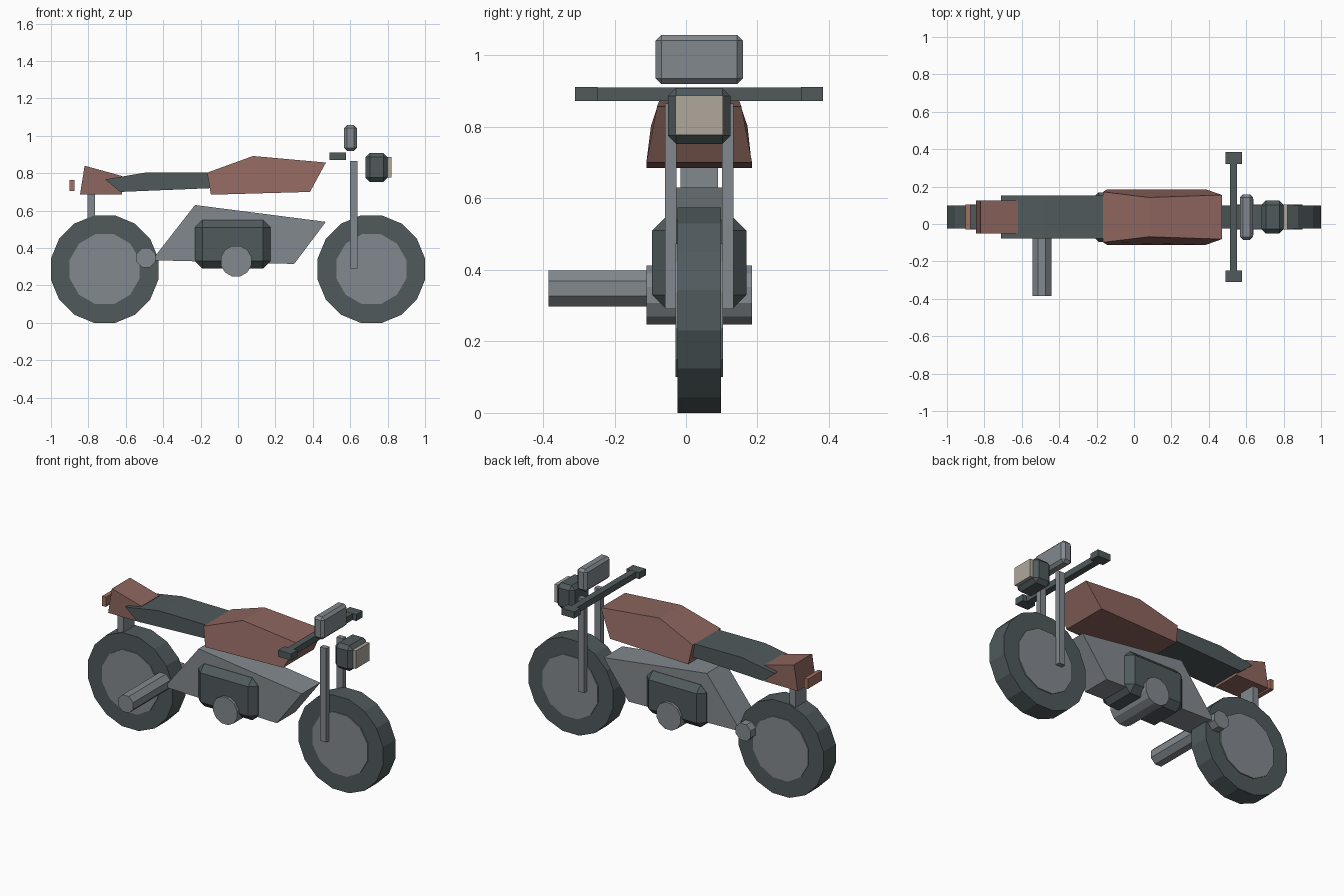
import bpy, bmesh, math
from mathutils import Matrix, Vector

if "Cube" in bpy.data.objects:
    bpy.data.objects.remove(bpy.data.objects["Cube"], do_unlink=True)

MID = 0.037  # y of the bike's centre plane (the exhaust sticks out to the right)


def material(name, r, g, b):
    m = bpy.data.materials.new(name)
    m.use_nodes = True
    m.diffuse_color = (r, g, b, 1)
    m.node_tree.nodes["Principled BSDF"].inputs["Base Color"].default_value = (r, g, b, 1)
    return m


DARK = material("dark_rubber", 0.08, 0.102, 0.107)
GREY = material("grey_metal", 0.225, 0.25, 0.272)
RED = material("dusty_red", 0.27, 0.132, 0.113)
LAMP_RED = material("tail_lamp_red", 0.36, 0.16, 0.12)
CREAM = material("lamp_cream", 0.43, 0.39, 0.335)


def finish(name, bm, mat):
    bmesh.ops.recalc_face_normals(bm, faces=bm.faces)
    mesh = bpy.data.meshes.new(name)
    bm.to_mesh(mesh)
    bm.free()
    mesh.materials.append(mat)
    obj = bpy.data.objects.new(name, mesh)
    bpy.context.scene.collection.objects.link(obj)
    return obj


def box(name, mat, xs, ys, zs, bevel=0):
    """Box from ranges along each axis, with optional chamfered edges."""
    bm = bmesh.new()
    spans = (xs, ys, zs)
    size = Matrix.Diagonal([b - a for a, b in spans]).to_4x4()
    centre = Matrix.Translation(Vector([(a + b) / 2 for a, b in spans]))
    bmesh.ops.create_cube(bm, size=1, matrix=centre @ size)
    if bevel:
        bmesh.ops.bevel(bm, geom=bm.edges[:], offset=bevel, segments=1,
                        profile=0.5, affect='EDGES')
    return finish(name, bm, mat)


def disc(name, mat, x, z, apothem, sides, ys):
    """Cylinder across the bike with a flat side on top."""
    bm = bmesh.new()
    r = apothem / math.cos(math.pi / sides)
    place = (Matrix.Translation((x, sum(ys) / 2, z)) @ Matrix.Rotation(math.pi / 2, 4, 'X')
             @ Matrix.Rotation(math.pi / sides, 4, 'Z'))
    bmesh.ops.create_cone(bm, cap_ends=True, segments=sides, radius1=r, radius2=r,
                          depth=ys[1] - ys[0], matrix=place)
    return finish(name, bm, mat)


def slab(name, mat, profile):
    """Side profile of (x, z, half width) points, mirrored about the centre plane."""
    bm = bmesh.new()
    left, right = [[bm.verts.new((x, MID + s * w, z)) for x, z, w in profile]
                   for s in (1, -1)]
    bm.faces.new(left)
    bm.faces.new(right[::-1])
    n = len(profile)
    for i in range(n):
        j = (i + 1) % n
        bm.faces.new((left[i], right[i], right[j], left[j]))
    return finish(name, bm, mat)


def across(half):
    return (MID - half, MID + half)


# Wheels
for label, x in (("front", 0.713), ("rear", -0.713)):
    disc(label + "_tyre", DARK, x, 0.287, 0.287, 16, across(0.061))
    disc(label + "_hub", GREY, x, 0.287, 0.187, 12, across(0.067))

# Frame and engine
slab("frame", GREY, [(-0.46, 0.335, 0.09), (-0.23, 0.63, 0.09),
                     (0.47, 0.54, 0.09), (0.3, 0.315, 0.09)])
box("engine", DARK, (-0.23, 0.175), across(0.132), (0.29, 0.55), 0.04)
disc("engine_cover", GREY, -0.01, 0.33, 0.082, 12, across(0.148))
disc("exhaust", GREY, -0.493, 0.348, 0.051, 8, (-0.385, 0.15))
box("rear_post", GREY, (-0.805, -0.765), across(0.053), (0.4, 0.69))

# Tank, seat and tail
slab("fuel_tank", RED, [(-0.165, 0.803, 0.135), (0.08, 0.892, 0.105), (0.47, 0.857, 0.118),
                        (0.385, 0.7, 0.148), (-0.145, 0.685, 0.148)])
slab("seat", DARK, [(-0.71, 0.767, 0.115), (-0.485, 0.805, 0.115), (-0.16, 0.803, 0.115),
                    (-0.145, 0.72, 0.115), (-0.63, 0.7, 0.115)])
slab("tail", RED, [(-0.82, 0.84, 0.088), (-0.62, 0.785, 0.088),
                   (-0.62, 0.685, 0.088), (-0.845, 0.685, 0.088)])
box("tail_lamp", LAMP_RED, (-0.9, -0.875), across(0.067), (0.705, 0.765))

# Fork legs and grips on both sides
for label, side in (("left", 1), ("right", -1)):
    leg = sorted((MID + side * 0.064, MID + side * 0.096))
    box(label + "_fork_leg", GREY, (0.598, 0.64), leg, (0.29, 0.865))
    grip = sorted((MID + side * 0.285, MID + side * 0.347))
    box(label + "_grip", DARK, (0.49, 0.577), grip, (0.872, 0.912))

# Handlebar, gauge and headlight
box("handlebar", DARK, (0.512, 0.552), across(0.3), (0.873, 0.911))
box("gauge", GREY, (0.567, 0.635), across(0.122), (0.92, 1.058), 0.016)
box("headlight", DARK, (0.682, 0.8), across(0.088), (0.753, 0.909), 0.023)
box("headlight_lens", CREAM, (0.79, 0.82), across(0.066), (0.778, 0.888))
